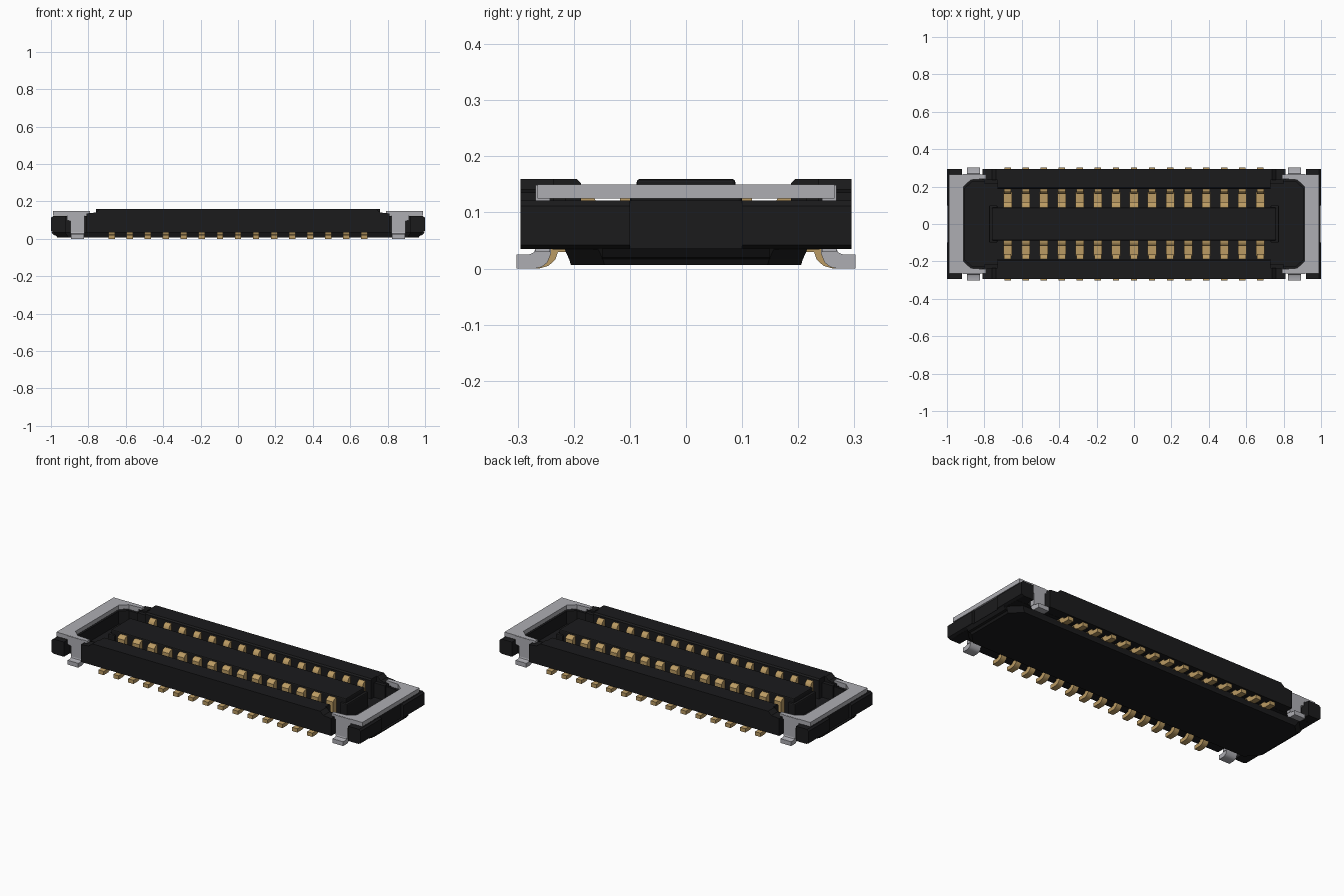
import bpy, bmesh

if "Cube" in bpy.data.objects:
    bpy.data.objects.remove(bpy.data.objects["Cube"])


def material(name, rgb):
    m = bpy.data.materials.new(name)
    m.diffuse_color = (*rgb, 1)
    m.use_nodes = True
    m.node_tree.nodes["Principled BSDF"].inputs["Base Color"].default_value = m.diffuse_color
    return m


BLACK = material("black plastic", (0.011, 0.011, 0.012))
GOLD = material("gold plating", (0.50, 0.33, 0.125))
SILVER = material("silver metal", (0.42, 0.42, 0.45))


def add_prism(bm, pts, axis, lo, hi):
    """Extrude a 2D profile along an axis; profile is (y,z), (x,z) or (x,y)."""
    def place(p, t):
        q = list(p)
        q.insert("xyz".index(axis), t)
        return q
    a = [bm.verts.new(place(p, lo)) for p in pts]
    b = [bm.verts.new(place(p, hi)) for p in pts]
    n = len(pts)
    bm.faces.new(a)
    bm.faces.new(b[::-1])
    for i in range(n):
        bm.faces.new((a[i], b[i], b[(i + 1) % n], a[(i + 1) % n]))


def finish(bm, name, mat, mirror="", bevel=0.0, smooth=False):
    bmesh.ops.recalc_face_normals(bm, faces=bm.faces)
    me = bpy.data.meshes.new(name)
    bm.to_mesh(me)
    bm.free()
    me.materials.append(mat)
    ob = bpy.data.objects.new(name, me)
    bpy.context.collection.objects.link(ob)
    if bevel:
        b = ob.modifiers.new("bevel", 'BEVEL')
        b.width, b.segments = bevel, 2
    if mirror:
        m = ob.modifiers.new("mirror", 'MIRROR')
        m.use_axis = ["x" in mirror, "y" in mirror, False]
        m.use_mirror_merge = False
    if smooth:
        bpy.ops.object.select_all(action='DESELECT')
        ob.select_set(True)
        bpy.context.view_layer.objects.active = ob
        bpy.ops.object.shade_smooth_by_angle()
    return ob


def part(name, pts, axis, lo, hi, mat, **kw):
    bm = bmesh.new()
    add_prism(bm, pts, axis, lo, hi)
    return finish(bm, name, mat, **kw)


def box(name, x, y, z, mat, **kw):
    return part(name, [(x[0], y[0]), (x[1], y[0]), (x[1], y[1]), (x[0], y[1])], "z", *z, mat, **kw)


# tapered base under the housing: three outlines, chamfered corners
bm = bmesh.new()
rings = []
for hx, hy, z in ((0.965, 0.205, 0.006), (0.972, 0.208, 0.016), (0.985, 0.217, 0.036)):
    c = 0.06
    q = [(hx, -hy + c), (hx, hy - c), (hx - c, hy), (-hx + c, hy),
         (-hx, hy - c), (-hx, -hy + c), (-hx + c, -hy), (hx - c, -hy)]
    rings.append([bm.verts.new((x, y, z)) for x, y in q])
bm.faces.new(rings[0])
bm.faces.new(rings[-1])
for r, s in zip(rings, rings[1:]):
    for i in range(8):
        j = (i + 1) % 8
        bm.faces.new((r[i], r[j], s[j], s[i]))
finish(bm, "housing_base", BLACK)

# floor of the socket
box("socket_floor", (-0.984, 0.984), (-0.238, 0.238), (0.034, 0.045), BLACK)

# long side walls: outer slab with stepped ends, inner slab with chamfered lip
part("outer_side_wall",
     [(-0.81, 0.035), (0.81, 0.035), (0.81, 0.136), (0.76, 0.141), (0.738, 0.16),
      (-0.738, 0.16), (-0.76, 0.141), (-0.81, 0.136)],
     "y", 0.236, 0.295, BLACK, mirror="y")
part("inner_side_wall",
     [(0.237, 0.04), (0.187, 0.04), (0.187, 0.152), (0.195, 0.16), (0.237, 0.16)],
     "x", -0.73, 0.73, BLACK, mirror="y")
box("wall_end_step", (0.729, 0.80), (0.215, 0.237), (0.04, 0.13), BLACK, mirror="xy")

# end walls with chamfered pocket corners, and the corner blocks
part("end_wall",
     [(0.985, -0.24), (0.985, 0.24), (0.80, 0.24), (0.80, 0.226), (0.865, 0.226), (0.905, 0.19),
      (0.905, -0.19), (0.865, -0.226), (0.80, -0.226), (0.80, -0.24)],
     "z", 0.036, 0.121, BLACK, mirror="x")
part("corner_block",
     [(0.92, 0.035), (0.985, 0.035), (1.0, 0.042), (1.0, 0.112), (0.99, 0.121), (0.92, 0.121)],
     "y", 0.1, 0.295, BLACK, mirror="xy")
part("corner_foot", [(0.92, 0.036), (0.96, 0.014), (0.985, 0.02), (0.998, 0.036)],
     "y", -0.15, 0.15, BLACK, mirror="x")

# central tongue
box("centre_tongue", (-0.76, 0.76), (-0.088, 0.088), (0.04, 0.16), BLACK, bevel=0.006)
box("tongue_end_lip", (0.73, 0.775), (-0.1, 0.1), (0.04, 0.135), BLACK, mirror="x", bevel=0.006)

# contacts: curved solder tails outside, spring arms in the channels
tail = [(0.20, 0.030), (0.228, 0.030), (0.233, 0.016), (0.245, 0.005), (0.262, 0.0), (0.302, 0.0),
        (0.302, 0.022), (0.272, 0.022), (0.259, 0.027), (0.254, 0.040), (0.20, 0.040)]
spring = [(0.086, 0.042), (0.172, 0.042), (0.172, 0.058), (0.118, 0.058), (0.118, 0.135),
          (0.110, 0.145), (0.098, 0.150), (0.086, 0.150)]
hook = [(0.190, 0.042), (0.160, 0.042), (0.160, 0.118), (0.166, 0.132), (0.176, 0.140), (0.190, 0.142)]
tails, springs = bmesh.new(), bmesh.new()
for i in range(15):
    x = (i - 7) * 0.0965
    add_prism(tails, tail, "x", x - 0.017, x + 0.017)
    add_prism(springs, spring, "x", x - 0.023, x + 0.023)
    add_prism(springs, hook, "x", x - 0.019, x + 0.019)
finish(tails, "solder_tails", GOLD, mirror="y", smooth=True)
finish(springs, "contact_springs", GOLD, mirror="y", smooth=True)

# metal end clips with bent legs
part("end_clip",
     [(0.99, -0.265), (0.99, 0.265), (0.79, 0.265), (0.79, 0.242), (0.872, 0.236), (0.912, 0.2),
      (0.912, -0.2), (0.872, -0.236), (0.79, -0.242), (0.79, -0.265)],
     "z", 0.125, 0.15, SILVER, mirror="x")
part("clip_shoulder", [(0.82, 0.149), (0.82, 0.03), (0.895, 0.03), (0.895, 0.095), (0.915, 0.1), (0.915, 0.149)],
     "y", 0.242, 0.268, SILVER, mirror="xy")
part("clip_foot",
     [(0.241, 0.06), (0.241, 0.026), (0.247, 0.011), (0.257, 0.003), (0.270, 0.0), (0.302, 0.0),
      (0.302, 0.025), (0.280, 0.025), (0.271, 0.029), (0.267, 0.038), (0.267, 0.06)],
     "x", 0.823, 0.892, SILVER, mirror="xy", smooth=True)
